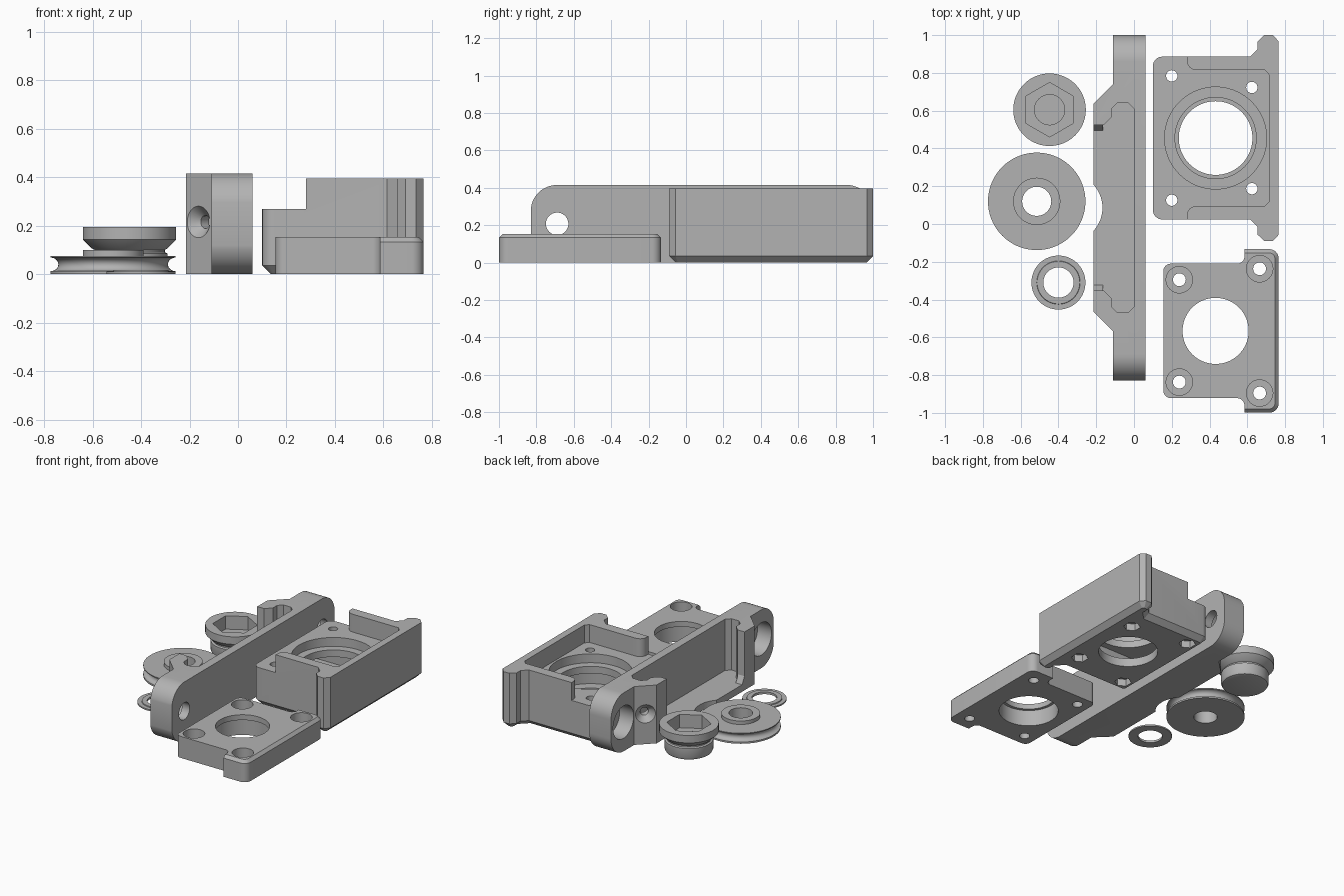
import bpy, bmesh, math
from mathutils import Vector, Matrix

if "Cube" in bpy.data.objects:
    bpy.data.objects.remove(bpy.data.objects["Cube"])

grey = bpy.data.materials.new("mid_grey")
grey.diffuse_color = (0.45, 0.45, 0.45, 1)
grey.use_nodes = True
grey.node_tree.nodes["Principled BSDF"].inputs["Base Color"].default_value = grey.diffuse_color


def finish(name, bm):
    bmesh.ops.recalc_face_normals(bm, faces=bm.faces)
    me = bpy.data.meshes.new(name)
    bm.to_mesh(me)
    bm.free()
    me.materials.append(grey)
    ob = bpy.data.objects.new(name, me)
    bpy.context.collection.objects.link(ob)
    return ob


def prism(name, pts, z0, z1, bevel=0, rule=None, along_x=False):
    """Extruded outline, with optional chamfer on edges chosen by a rule."""
    bm = bmesh.new()
    low = [bm.verts.new((x, y, z0)) for x, y in pts]
    top = [bm.verts.new((x, y, z1)) for x, y in pts]
    bm.faces.new(low)
    bm.faces.new(top)
    n = len(pts)
    for i in range(n):
        j = (i + 1) % n
        bm.faces.new((low[i], low[j], top[j], top[i]))
    bmesh.ops.recalc_face_normals(bm, faces=bm.faces)
    if bevel:
        edges = [e for e in bm.edges if rule(*[v.co for v in e.verts])]
        bmesh.ops.bevel(bm, geom=edges, offset=bevel, segments=1, affect='EDGES')
    if along_x:
        for v in bm.verts:
            v.co = (v.co.z, v.co.x, v.co.y)
    return finish(name, bm)


def rod(p, q, r, r2=None, sides=48, turn=0):
    """Cylinder or cone cutter between two points."""
    p, q = Vector(p), Vector(q)
    bm = bmesh.new()
    rot = (q - p).to_track_quat('Z', 'Y').to_matrix().to_4x4()
    bmesh.ops.create_cone(bm, cap_ends=True, segments=sides, radius1=r,
                          radius2=r if r2 is None else r2, depth=(q - p).length,
                          matrix=Matrix.Translation((p + q) / 2) @ rot @ Matrix.Rotation(turn, 4, 'Z'))
    return finish("cutter", bm)


def bore(x, y, z0, z1, r, **kw):
    return rod((x, y, z0), (x, y, z1), r, **kw)


def lathe(name, profile, x, y, sides=72):
    """Closed (radius, height) profile turned about a vertical axis."""
    bm = bmesh.new()
    vs = [bm.verts.new((r, 0, z)) for r, z in profile]
    es = [bm.edges.new((vs[i - 1], vs[i])) for i in range(len(vs))]
    bmesh.ops.spin(bm, geom=vs + es, cent=(0, 0, 0), axis=(0, 0, 1),
                   angle=math.tau, steps=sides, use_merge=False)
    bmesh.ops.remove_doubles(bm, verts=bm.verts, dist=1e-5)
    bmesh.ops.translate(bm, verts=bm.verts, vec=(x, y, 0))
    return finish(name, bm)


def boolean(ob, *cutters, op='DIFFERENCE'):
    for c in cutters:
        m = ob.modifiers.new("cut", 'BOOLEAN')
        m.operation, m.object, m.solver = op, c, 'EXACT'
        bpy.context.view_layer.objects.active = ob
        bpy.ops.object.modifier_apply(modifier=m.name)
        bpy.data.objects.remove(c)


def arc(cx, cy, r, a0, a1, n=8):
    return [(cx + r * math.cos(math.radians(a0 + (a1 - a0) * i / n)),
             cy + r * math.sin(math.radians(a0 + (a1 - a0) * i / n))) for i in range(n + 1)]


def mirror_y(pts, mid):
    """Complete an outline by reflecting it across y = mid."""
    return pts + [(x, 2 * mid - y) for x, y in reversed(pts)]


# Long arm with rounded ends
MID = 0.086
half = [(0.06, 1.0), (-0.11, 1.0), (-0.11, 0.74), (-0.215, 0.637)]
arm = prism("long_arm", mirror_y(half, MID), 0, 0.415)
R = 0.14
side = (arc(1 - R, R, R, -90, 0, 12) + arc(1 - R, 0.415 - R, R, 0, 90, 12)
        + arc(-0.83 + R, 0.415 - R, R, 90, 180, 12) + arc(-0.83 + R, R, R, 180, 270, 12))
boolean(arm, prism("cutter", side, -1, 1, along_x=True), op='INTERSECT')
# Open pocket with sloped feet, and the round bite in its floor
pocket = [(0, 0.61), (-0.03, 0.64), (-0.09, 0.64), (-0.12, 0.61), (-0.12, 0.563),
          (-0.16, 0.523), (-0.3, 0.523)]
FLOOR = 0.05
boolean(arm, prism("cutter", mirror_y(pocket, MID), FLOOR, 0.6),
        bore(-0.347, MID, -0.1, 0.3, 0.18, sides=96))
for s in (1, -1):
    foot = [(MID + s * 0.403, FLOOR - 0.01), (MID + s * 0.45, FLOOR - 0.01), (MID + s * 0.45, 0.1),
            (MID + s * 0.437, 0.1)]
    boolean(arm, prism("cutter", foot, -0.2149, -0.165, along_x=True), op='UNION')
    # Pivot holes with wide recess on the inner side
    y = MID + s * 0.775
    boolean(arm, rod((-0.3, y, 0.2075), (0.3, y, 0.2075), 0.06),
            rod((-0.3, y, 0.2075), (0.0, y, 0.2075), 0.115))
    # Countersunk screw holes in the slanted shoulders
    face = Vector((-0.1625, MID + s * 0.6025, 0.215))
    d = Vector((1, -s, 0)).normalized()
    boolean(arm, rod(face - d * 0.02, face + d * 0.04, 0.084, 0.027),
            rod(face, face + d * 0.13, 0.027))

# Motor housing
YM = 0.455
half = [(0.766, 0.967), (0.735, 1.0), (0.69, 1.0), (0.655, 0.967), (0.655, 0.925), (0.615, 0.886)]
half += arc(0.15, 0.836, 0.05, 90, 180)
box = prism("motor_housing", mirror_y(half, YM), 0, 0.395, 0.035,
            lambda a, b: a.z < 0.01 and b.z < 0.01)
TOP = 0.268
inner = [(0.716, 0.79), (0.692, 0.815)] + arc(0.33, 0.865, 0.05, 270, 180) + [(0.28, 1.1), (-0.1, 1.1)]
boolean(box, prism("cutter", mirror_y(inner, YM), TOP, 0.6))
CX = 0.432
boolean(box, bore(CX, YM, 0.205, 0.35, 0.27, sides=72), bore(CX, YM, 0.1, 0.35, 0.215, sides=72),
        bore(CX, YM, -0.1, 0.3, 0.195, sides=72))
# Side slot for the belt wheel
slot = [(0, YM - 0.262), (CX, YM - 0.262)] + arc(CX, YM, 0.262, -90, 90, 36)[1:] + [(0, YM + 0.262)]
boolean(box, prism("cutter", slot, 0.06, 0.155))
for x, dy in ((0.2, 0.329), (0.624, 0.268)):
    for s in (1, -1):
        boolean(box, bore(x, YM + s * dy, -0.1, 0.5, 0.03, sides=32),
                bore(x, YM + s * dy, -0.1, 0.05, 0.056, sides=6))

# Cover plate
YC = -0.566
half = (arc(0.716, -0.183, 0.05, 0, 90) + [(0.585, -0.133)] + [(0.585, -0.17)]
        + arc(0.545, -0.17, 0.04, 0, -90)[1:] + arc(0.195, -0.25, 0.04, 90, 180))
cover = prism("cover_plate", mirror_y(half, YC), 0, 0.153, 0.02,
              lambda a, b: min(a.z, b.z) > 0.15 and (a.x + b.x) / 2 > 0.6)
boolean(cover, bore(CX, YC, -0.1, 0.3, 0.175, sides=72), bore(CX, YC, -0.1, 0.115, 0.195, sides=72))
for x, dy in ((0.24, 0.271), (0.665, 0.329)):
    for s in (1, -1):
        boolean(cover, bore(x, YC + s * dy, -0.1, 0.3, 0.034, sides=32),
                bore(x, YC + s * dy, 0.075, 0.3, 0.07, sides=40))

# Hex socket plug
plug = lathe("hex_plug", [(0, 0), (0.135, 0), (0.15, 0.005), (0.157, 0.02), (0.157, 0.085), (0.145, 0.09),
                          (0.145, 0.1), (0.155, 0.105), (0.192, 0.142), (0.192, 0.195), (0, 0.195)],
             -0.447, 0.605)
boolean(plug, bore(-0.447, 0.605, 0.1, 0.3, 0.144, sides=6),
        bore(-0.447, 0.605, 0.05, 0.3, 0.08))

# Grooved wheel with hub
groove = [(0.258 - 0.032 * math.sin(math.pi * i / 12), 0.04 - 0.028 * math.cos(math.pi * i / 12))
          for i in range(13)]
lathe("grooved_wheel", [(0.077, 0), (0.258, 0)] + groove + [(0.258, 0.075), (0.125, 0.075),
                                                          (0.125, 0.1), (0.077, 0.1)], -0.515, 0.12)

# Stepped washer
lathe("washer", [(0.08, 0), (0.143, 0), (0.143, 0.01), (0.115, 0.01), (0.113, 0.016), (0.08, 0.016)],
      -0.4, -0.31)

bpy.ops.object.select_all(action='SELECT')
bpy.context.view_layer.objects.active = arm
bpy.ops.object.shade_smooth_by_angle(angle=math.radians(25))
